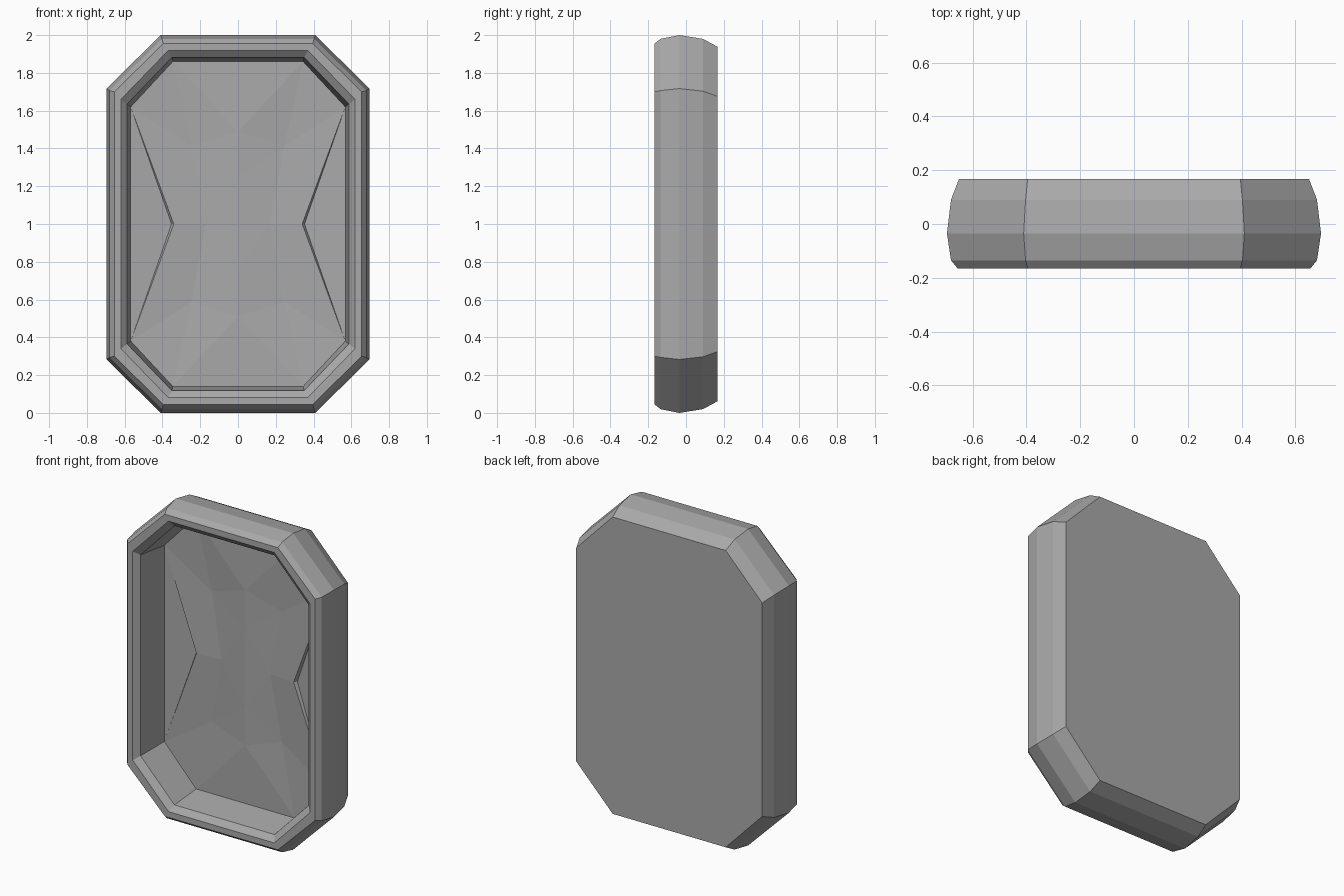
import bpy
import bmesh

if "Cube" in bpy.data.objects:
    bpy.data.objects.remove(bpy.data.objects["Cube"])

grey = bpy.data.materials.new("stone grey")
grey.use_nodes = True
colour = (0.4, 0.4, 0.4, 1)
grey.diffuse_color = colour
grey.node_tree.nodes["Principled BSDF"].inputs["Base Color"].default_value = colour


def finish(bm, name):
    bmesh.ops.remove_doubles(bm, verts=bm.verts, dist=0.0005)
    bmesh.ops.recalc_face_normals(bm, faces=bm.faces)
    mesh = bpy.data.meshes.new(name)
    bm.to_mesh(mesh)
    bm.free()
    mesh.materials.append(grey)
    obj = bpy.data.objects.new(name, mesh)
    bpy.context.collection.objects.link(obj)
    return obj


def octagon(bm, y, w, h, cx, cz):
    """Ring of eight corners: half width, half height, corner starts."""
    quarter = [(w, cz), (cx, h)]
    pts = quarter + [(-x, z) for x, z in reversed(quarter)]
    pts += [(-x, -z) for x, z in pts]
    return [bm.verts.new((x, y, z + 1)) for x, z in pts]


# Frame: octagonal rings from the back, over the rim, down into the recess
rings = [
    (0.168, 0.65, 0.938, 0.395, 0.675),
    (0.09, 0.68, 0.98, 0.403, 0.703),
    (-0.035, 0.695, 1.0, 0.41, 0.717),
    (-0.135, 0.68, 0.98, 0.403, 0.706),
    (-0.166, 0.655, 0.955, 0.395, 0.70),
    (-0.166, 0.62, 0.918, 0.37, 0.66),
    (-0.135, 0.587, 0.882, 0.35, 0.635),
    (0.075, 0.568, 0.86, 0.345, 0.62),
]
bm = bmesh.new()
loops = [octagon(bm, *r) for r in rings]
bm.faces.new(loops[0])
for a, b in zip(loops, loops[1:]):
    for i in range(8):
        j = (i + 1) % 8
        bm.faces.new((a[i], a[j], b[j], b[i]))
finish(bm, "frame")

# Faceted stone: one quarter of the cut, mirrored to the other three
points = {
    "top": (0, 0.075, 0.86), "shoulder": (0.345, 0.075, 0.86),
    "side": (0.568, 0.075, 0.62), "edge": (0.568, 0.075, 0),
    "notch": (0, 0.07, 0.49), "star": (0.245, 0.088, 0.412),
    "waist": (0.34, 0.07, 0), "step": (0.352, 0.09, 0),
    "inner": (0.17, 0.08, 0), "peak": (0, 0.07, 0.25),
    "centre": (0, 0.07, 0),
}
facets = [
    "top shoulder notch", "shoulder star notch", "shoulder side star",
    "side waist star", "side step waist", "side edge step",
    "star waist inner", "notch star peak", "star inner peak",
    "peak inner centre",
]
bm = bmesh.new()
for sx in (1, -1):
    for sz in (1, -1):
        for facet in facets:
            corners = [points[n] for n in facet.split()]
            bm.faces.new([bm.verts.new((sx * x, y, sz * z + 1))
                          for x, y, z in corners])
stone = finish(bm, "faceted_stone")
if sum(p.normal.y for p in stone.data.polygons) > 0:
    stone.data.flip_normals()
